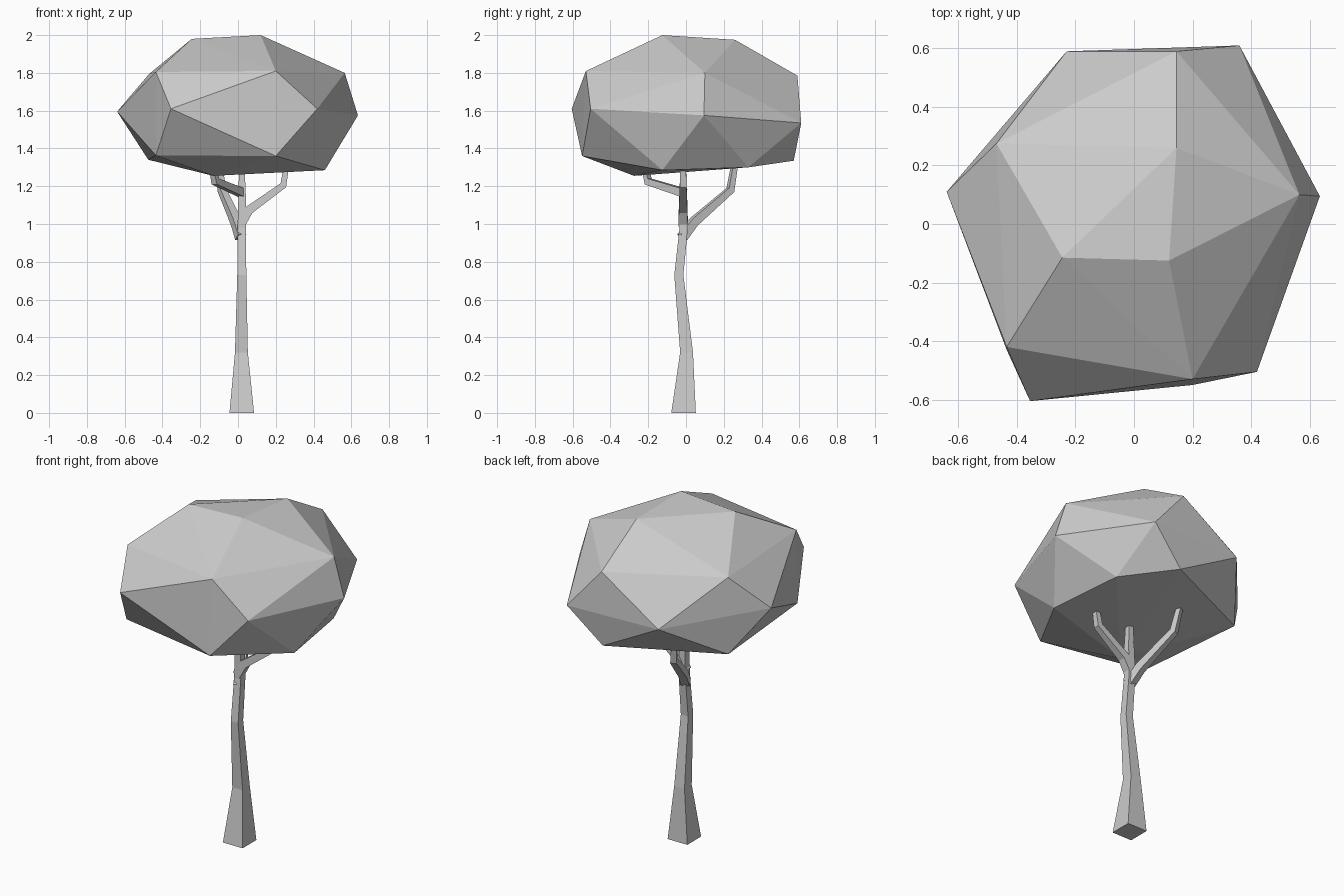
import bpy
import bmesh
from mathutils import Vector


def finish(bm, name):
    bmesh.ops.recalc_face_normals(bm, faces=bm.faces)
    mesh = bpy.data.meshes.new(name)
    bm.to_mesh(mesh)
    bm.free()
    obj = bpy.data.objects.new(name, mesh)
    bpy.context.collection.objects.link(obj)
    return obj


def loft(name, rings):
    """Join four-sided rings into a closed limb."""
    bm = bmesh.new()
    loops = [[bm.verts.new(p) for p in ring] for ring in rings]
    for a, b in zip(loops, loops[1:]):
        for i in range(4):
            j = (i + 1) % 4
            bm.faces.new((a[i], a[j], b[j], b[i]))
    bm.faces.new(loops[0])
    bm.faces.new(loops[-1])
    return finish(bm, name)


CORNERS = [(-1, -1), (1, -1), (1, 1), (-1, 1)]


def branch(name, path):
    """Square limb along (x, y, z, half width) points."""
    pts = [Vector(p[:3]) for p in path]
    flat = pts[-1] - pts[0]
    side = Vector((-flat.y, flat.x, 0)).normalized()
    rings = []
    for i, p in enumerate(pts):
        tangent = (pts[min(i + 1, len(pts) - 1)] - pts[max(i - 1, 0)]).normalized()
        up = side.cross(tangent)
        r = path[i][3]
        rings.append([p + side * r * s + up * r * t for s, t in CORNERS])
    return loft(name, rings)


# Trunk: square sections as x, y, z, half width
trunk = [(0.02, -0.013, 0, 0.065), (0.018, 0.003, 0.32, 0.034),
         (0.02, -0.038, 0.73, 0.024), (0.02, -0.012, 0.98, 0.022),
         (0.022, -0.015, 1.14, 0.02), (0.02, -0.015, 1.32, 0.014)]
loft("trunk", [[(x + r * s, y + r * t, z) for s, t in CORNERS]
               for x, y, z, r in trunk])

# Branches reaching into the crown
branch("right_branch", [(0.015, -0.015, 1.0, 0.025), (0.06, -0.015, 1.075, 0.023),
                        (0.24, -0.015, 1.205, 0.018), (0.265, -0.015, 1.36, 0.013)])
branch("back_branch", [(0.015, -0.02, 0.93, 0.024), (-0.01, 0.04, 1.01, 0.023),
                       (-0.085, 0.235, 1.18, 0.018), (-0.11, 0.265, 1.36, 0.013)])
branch("front_branch", [(0.02, -0.01, 1.165, 0.022), (-0.12, -0.2, 1.225, 0.018),
                        (-0.14, -0.225, 1.33, 0.013)])

# Crown: faceted hull around rings of points, top to bottom
crown = [
    (-0.245, -0.115, 1.98), (0.12, -0.125, 2.0), (0.145, 0.26, 1.975),
    (-0.435, -0.42, 1.805), (0.2, -0.53, 1.81), (0.565, 0.1, 1.8),
    (0.145, 0.59, 1.785), (-0.47, 0.275, 1.795),
    (-0.64, 0.11, 1.595), (-0.355, -0.605, 1.61), (0.42, -0.505, 1.61),
    (0.635, 0.095, 1.575), (0.36, 0.61, 1.535), (-0.23, 0.59, 1.54),
    (-0.435, -0.43, 1.363), (0.2, -0.55, 1.36), (0.46, -0.125, 1.285),
    (0.4, 0.33, 1.3), (0.15, 0.57, 1.335), (-0.475, 0.28, 1.34),
    (-0.13, -0.275, 1.255)]
bm = bmesh.new()
for p in crown:
    bm.verts.new(p)
bmesh.ops.convex_hull(bm, input=bm.verts[:])
finish(bm, "crown")
